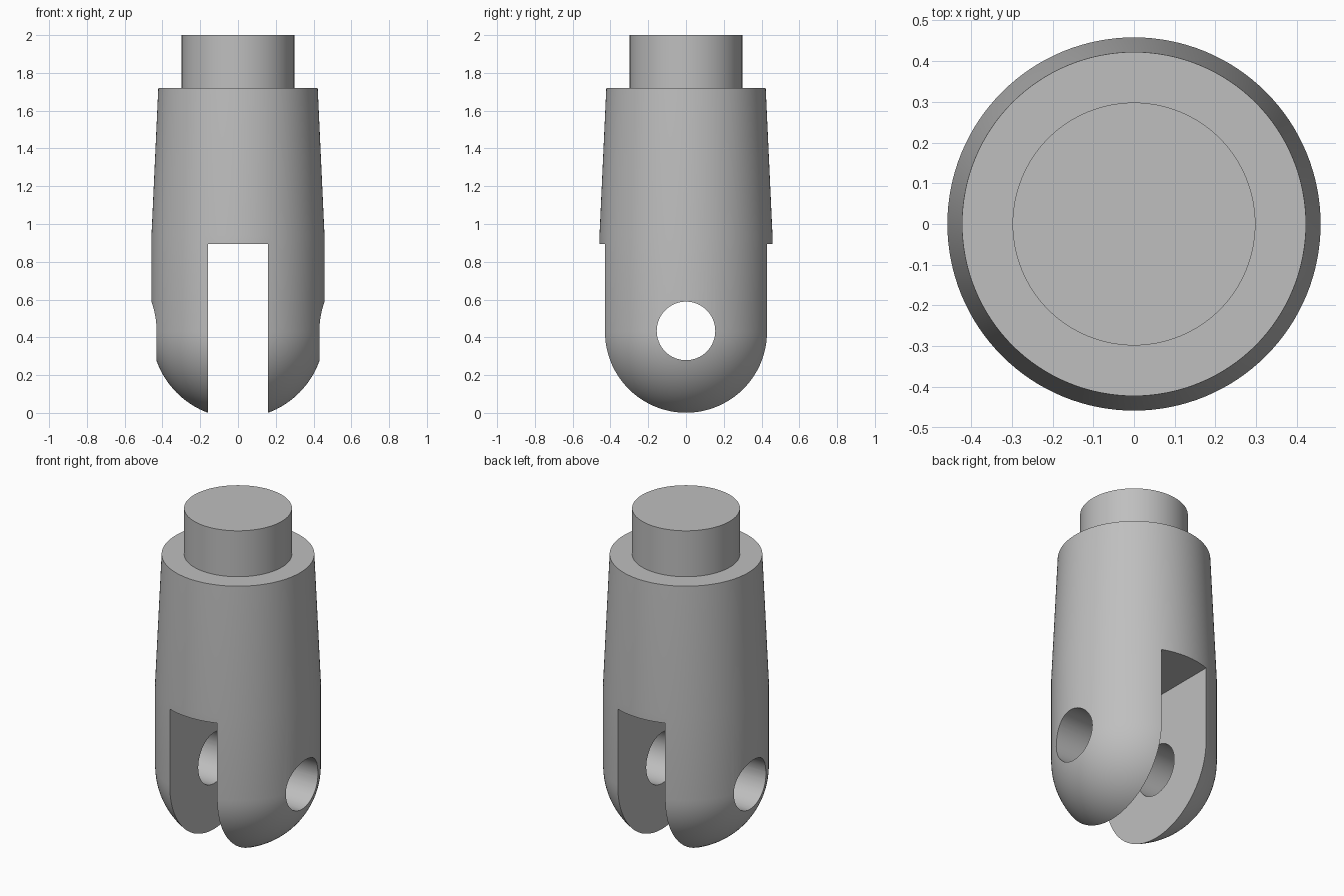
import bpy, bmesh, math
from mathutils import Matrix

if "Cube" in bpy.data.objects:
    bpy.data.objects.remove(bpy.data.objects["Cube"])

R, CZ = 0.458, 0.43       # body radius, height of the ball end and pin centre
SLOT, SLOT_TOP = 0.16, 0.895
PIN_R = 0.155

grey = bpy.data.materials.new("plain grey")
grey.diffuse_color = (0.52, 0.52, 0.52, 1)
grey.use_nodes = True
grey.node_tree.nodes["Principled BSDF"].inputs["Base Color"].default_value = grey.diffuse_color


def make_object(name, bm):
    bmesh.ops.recalc_face_normals(bm, faces=bm.faces)
    mesh = bpy.data.meshes.new(name)
    bm.to_mesh(mesh)
    bm.free()
    mesh.materials.append(grey)
    obj = bpy.data.objects.new(name, mesh)
    bpy.context.collection.objects.link(obj)
    return obj


def lathe(name, profile, steps=128):
    bm = bmesh.new()
    verts = [bm.verts.new((r, 0, z)) for r, z in profile]
    edges = [bm.edges.new(pair) for pair in zip(verts, verts[1:])]
    bmesh.ops.spin(bm, geom=verts + edges, cent=(0, 0, 0), axis=(0, 0, 1),
                   angle=2 * math.pi, steps=steps)
    bmesh.ops.remove_doubles(bm, verts=bm.verts, dist=1e-5)
    return make_object(name, bm)


# Clevis body: ball end, straight barrel, tapered shoulder and neck
profile = [(0, CZ - R)]
for i in range(1, 25):
    a = math.radians(90 * i / 24)
    profile.append((R * math.sin(a), CZ - R * math.cos(a)))
profile += [(R, 0.94), (0.422, 1.72), (0.298, 1.72), (0.298, 2.0), (0, 2.0)]
body = lathe("clevis_body", profile)

# Fork slot cutter, running front to back
bm = bmesh.new()
bmesh.ops.create_cube(bm, size=1, matrix=Matrix.Translation((0, 0, SLOT_TOP - 1))
                      @ Matrix.Diagonal((2 * SLOT, 2, 2, 1)))
slot = make_object("slot_cutter", bm)

# Pin hole cutter, running side to side
bm = bmesh.new()
bmesh.ops.create_cone(bm, cap_ends=True, segments=64, radius1=PIN_R, radius2=PIN_R,
                      depth=2, matrix=Matrix.Translation((0, 0, CZ + 0.004))
                      @ Matrix.Rotation(math.pi / 2, 4, 'Y'))
pin = make_object("pin_hole_cutter", bm)

# Cut the fork and the pin hole
bpy.context.view_layer.objects.active = body
body.select_set(True)
for cutter in (slot, pin):
    mod = body.modifiers.new(cutter.name, 'BOOLEAN')
    mod.operation, mod.solver, mod.object = 'DIFFERENCE', 'EXACT', cutter
    bpy.ops.object.modifier_apply(modifier=mod.name)
for cutter in (slot, pin):
    bpy.data.objects.remove(cutter)

bpy.ops.object.shade_smooth_by_angle(angle=math.radians(25))
